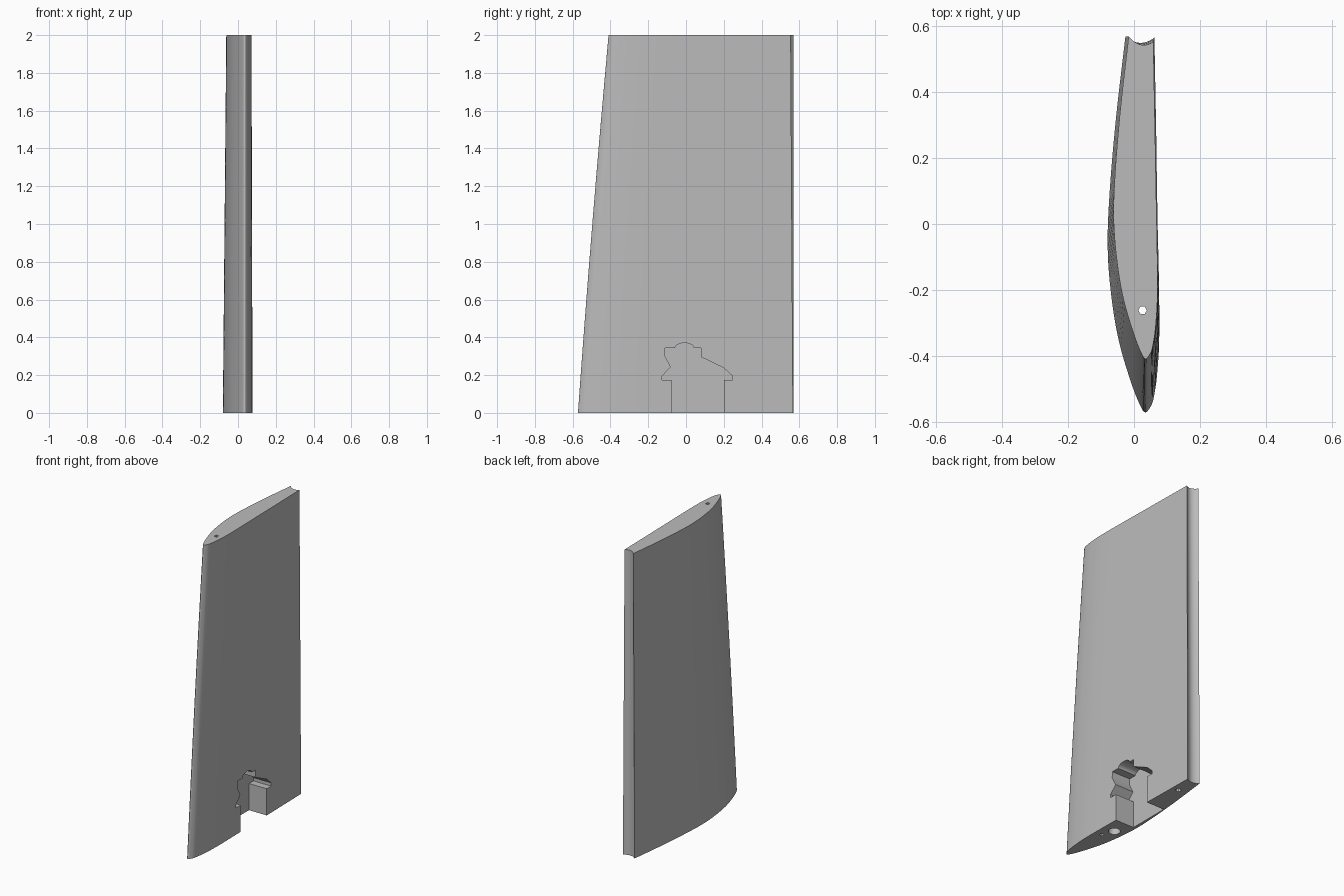
import bpy, bmesh, math
from mathutils import Vector

cube = bpy.data.objects.get("Cube")
if cube:
    bpy.data.objects.remove(cube)

grey = bpy.data.materials.new("plain_grey")
grey.use_nodes = True
grey.diffuse_color = (0.5, 0.5, 0.5, 1)
grey.node_tree.nodes["Principled BSDF"].inputs["Base Color"].default_value = (0.5, 0.5, 0.5, 1)


def lerp(a, b, t):
    return a + (b - a) * t


def spline(points, steps):
    """Smooth curve through the points."""
    pts = [Vector(p) for p in points]
    pts = [2 * pts[0] - pts[1]] + pts + [2 * pts[-1] - pts[-2]]
    out = []
    for a, b, c, d in zip(pts, pts[1:], pts[2:], pts[3:]):
        for i in range(steps):
            t = i / steps
            out.append(0.5 * (2 * b + (c - a) * t + (2 * a - 5 * b + 4 * c - d) * t**2
                              + (3 * b - a - 3 * c + d) * t**3))
    return out + [pts[-2]]


def loft(name, rings):
    """Closed solid skinned through matching rings."""
    bm = bmesh.new()
    loops = [[bm.verts.new(p) for p in ring] for ring in rings]
    n = len(loops[0])
    for low, high in zip(loops, loops[1:]):
        for i in range(n):
            j = (i + 1) % n
            bm.faces.new((low[i], low[j], high[j], high[i]))
    bm.faces.new(loops[0])
    bm.faces.new(loops[-1])
    bmesh.ops.recalc_face_normals(bm, faces=bm.faces)
    mesh = bpy.data.meshes.new(name)
    bm.to_mesh(mesh)
    bm.free()
    mesh.materials.append(grey)
    obj = bpy.data.objects.new(name, mesh)
    bpy.context.collection.objects.link(obj)
    return obj


# Aerofoil outline: chord fraction from the nose, sideways position
outline = spline([(1, -.026), (.78, -.055), (.585, -.074), (.44, -.08), (.31, -.069),
                  (.19, -.046), (.08, -.009), (.02, .018), (0, .034), (.015, .05),
                  (.04, .06), (.11, .071), (.24, .077), (.57, .071), (1, .062)], 6)


def section(z):
    t = z / 2
    nose = lerp(-.572, -.41, t) - .02 * t * (1 - t)
    width, shift = lerp(1, .85, t), lerp(0, .006, t)
    left_y, right_y = .57, lerp(.566, .554, t)
    ring = []
    for f, x in outline:
        tail = left_y if x < .03 else right_y
        if f < .05:
            tail = .57
        ring.append((x * width + shift, lerp(nose, tail, f), z))
    # Concave trailing edge
    start, end = Vector(ring[-1]), Vector(ring[0])
    for i in range(1, 12):
        s = i / 12
        p = start.lerp(end, s)
        p.y -= .018 * (1 - (2 * s - 1) ** 2)
        ring.append(tuple(p))
    return ring


wing = loft("wing_panel", [section(2 * i / 8) for i in range(9)])

# Equipment recess in the flat side, open at the bottom
dome = [(-.008 - .05 * math.cos(math.pi * i / 10), .344 + .026 * math.sin(math.pi * i / 10))
        for i in range(11)]
recess = [(-.077, -.05), (-.077, .175), (-.127, .175), (-.127, .195), (-.08, .243),
          (-.111, .30), (-.111, .344)] + dome + [
          (.08, .344), (.08, .296), (.20, .238), (.246, .196), (.246, .175),
          (.20, .175), (.20, -.05)]
cutters = [loft("recess_cutter", [[(x, y, z) for y, z in recess] for x in (-.06, .2)])]


# Rod bores: the narrow one runs right through
def bore(name, x, y, radius, top, sides):
    ring = [(x + radius * math.cos(math.tau * i / sides),
             y + radius * math.sin(math.tau * i / sides)) for i in range(sides)]
    cutters.append(loft(name, [[(px, py, z) for px, py in ring] for z in (-.05, top)]))


bore("narrow_bore_cutter", .026, -.262, .013, 2.05, 6)
bore("spar_bore_cutter", -.004, -.185, .036, .4, 24)
bore("rear_bore_cutter", .02, .43, .018, .3, 8)

bpy.context.view_layer.objects.active = wing
for cutter in cutters:
    cutter.hide_render = True
    mod = wing.modifiers.new(cutter.name, "BOOLEAN")
    mod.operation = "DIFFERENCE"
    mod.solver = "EXACT"
    mod.object = cutter
    bpy.ops.object.modifier_apply(modifier=mod.name)
    bpy.data.objects.remove(cutter)

bpy.ops.object.select_all(action="DESELECT")
wing.select_set(True)
bpy.ops.object.shade_smooth_by_angle(angle=math.radians(30))
